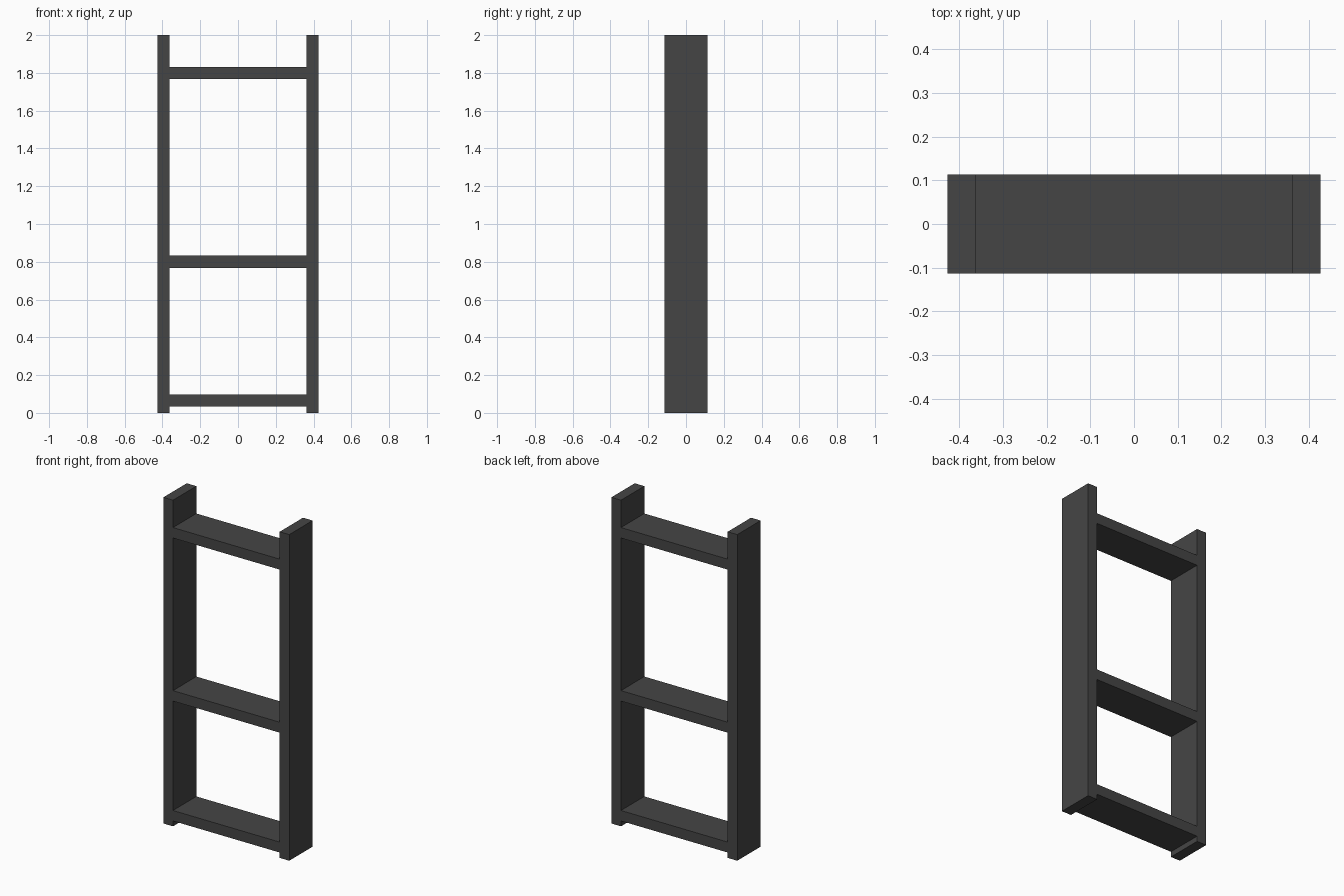
import bpy

if "Cube" in bpy.data.objects:
    bpy.data.objects.remove(bpy.data.objects["Cube"])

OUTER, INNER = 0.427, 0.362   # half widths outside and inside the posts
DEPTH, HEIGHT = 0.226, 2.0
THICK = 0.064                 # shelf thickness

dark = bpy.data.materials.new("dark_grey")
dark.diffuse_color = (0.06, 0.06, 0.06, 1)
dark.use_nodes = True
dark.node_tree.nodes["Principled BSDF"].inputs["Base Color"].default_value = dark.diffuse_color


def box(name, center, size):
    bpy.ops.mesh.primitive_cube_add(size=1, location=center)
    ob = bpy.context.object
    ob.name = name
    ob.scale = size
    bpy.ops.object.transform_apply(location=False, rotation=False, scale=True)
    ob.data.materials.append(dark)
    return ob


# Side posts
for side, s in (("left", -1), ("right", 1)):
    box(side + "_post", (s * (OUTER + INNER) / 2, 0, HEIGHT / 2),
        (OUTER - INNER, DEPTH, HEIGHT))

# Shelves fitted between the posts
for level, z in (("lower", 0.065), ("middle", 0.8), ("upper", 1.8)):
    box(level + "_shelf", (0, 0, z), (2 * INNER, DEPTH, THICK))
